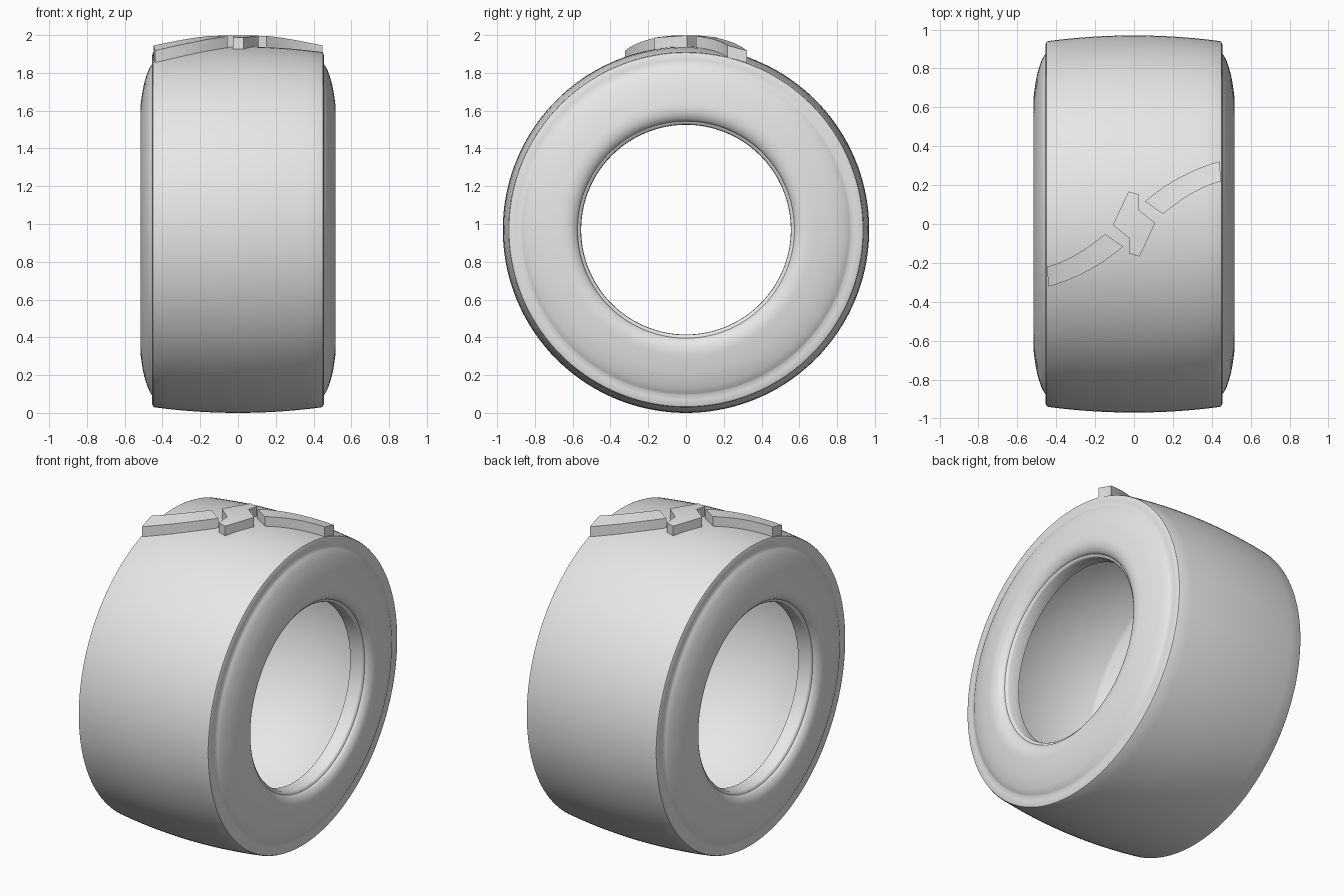
import bpy, bmesh, math
from mathutils import Vector
from mathutils.geometry import interpolate_bezier

if "Cube" in bpy.data.objects:
    bpy.data.objects.remove(bpy.data.objects["Cube"])

AXIS_Z = 0.97      # height of the wheel axis
SEGMENTS = 144
LUG_HEIGHT = 0.06

rubber = bpy.data.materials.new("grey_rubber")
rubber.diffuse_color = (0.8, 0.8, 0.8, 1)
rubber.use_nodes = True
rubber.node_tree.nodes["Principled BSDF"].inputs["Base Color"].default_value = rubber.diffuse_color


def tread_radius(x):
    """Slightly crowned tread."""
    return 0.97 - 0.15 * x * x


def finish(bm, name, angle):
    bmesh.ops.recalc_face_normals(bm, faces=bm.faces)
    mesh = bpy.data.meshes.new(name)
    bm.to_mesh(mesh)
    bm.free()
    mesh.materials.append(rubber)
    obj = bpy.data.objects.new(name, mesh)
    bpy.context.collection.objects.link(obj)
    bpy.ops.object.select_all(action='DESELECT')
    obj.select_set(True)
    bpy.context.view_layer.objects.active = obj
    bpy.ops.object.shade_smooth_by_angle(angle=math.radians(angle))
    return obj


def smooth_run(points, steps=3):
    """Catmull-Rom curve through (x, radius) points."""
    pts = [Vector(p) for p in points]
    out = []
    for i in range(len(pts) - 1):
        a, b = pts[i], pts[i + 1]
        before, after = pts[max(i - 1, 0)], pts[min(i + 2, len(pts) - 1)]
        seg = interpolate_bezier(a, a + (b - before) / 6, b - (after - a) / 6, b, steps + 1)
        out += [(v.x, v.y) for v in seg[:-1]]
    return out + [tuple(pts[-1])]


# tyre carcass: half of the closed section, from tread centre to inner barrel centre
tread = [(0.44 * i / 6, tread_radius(0.44 * i / 6)) for i in range(7)]
shoulder = [(0.449, 0.937), (0.454, 0.925), (0.455, 0.90)]
sidewall = smooth_run([(0.456, 0.875), (0.476, 0.84), (0.498, 0.77), (0.512, 0.69),
                       (0.516, 0.645), (0.509, 0.608), (0.492, 0.582), (0.478, 0.574)])
bead = [(0.474, 0.562), (0.465, 0.556), (0.39, 0.555)]
cavity = smooth_run([(0.39, 0.59), (0.455, 0.65), (0.465, 0.74), (0.445, 0.83), (0.39, 0.89)])
half = tread + shoulder + sidewall + bead + cavity + [(0, 0.91)]
section = half + [(-x, r) for x, r in reversed(half[1:-1])]

bm = bmesh.new()
rings = []
for s in range(SEGMENTS):
    a = 2 * math.pi * s / SEGMENTS
    rings.append([bm.verts.new((x, r * math.sin(a), AXIS_Z + r * math.cos(a))) for x, r in section])
n = len(section)
for s in range(SEGMENTS):
    p, q = rings[s], rings[(s + 1) % SEGMENTS]
    for i in range(n):
        j = (i + 1) % n
        bm.faces.new((p[i], p[j], q[j], q[i]))
finish(bm, "tyre_carcass", 40)


def on_tread(x, y, lift):
    """Point above the tread surface for a plan position."""
    r = tread_radius(x) + lift
    return (x, y, AXIS_Z + math.sqrt(r * r - y * y))


def add_lug(name, outline, strip=False):
    """Raised tread block from a plan outline, following the tread curvature."""
    bm = bmesh.new()
    top = [bm.verts.new(on_tread(x, y, LUG_HEIGHT)) for x, y in outline]
    low = [bm.verts.new(on_tread(x, y, -0.02)) for x, y in outline]
    n = len(outline)
    for i in range(n):
        j = (i + 1) % n
        bm.faces.new((top[i], top[j], low[j], low[i]))
    for loop in (top, low):
        if strip:   # quads between the two long curved edges
            for i in range(n // 2 - 1):
                bm.faces.new((loop[i], loop[i + 1], loop[n - 2 - i], loop[n - 1 - i]))
        else:
            bmesh.ops.triangulate(bm, faces=[bm.faces.new(loop)])
    finish(bm, name, 30)


def arc(a, mid, b, steps=10):
    """Quadratic arc passing through the middle point."""
    a, mid, b = Vector(a), Vector(mid), Vector(b)
    c = 2 * mid - (a + b) / 2
    return [tuple((1 - t) ** 2 * a + 2 * t * (1 - t) * c + t * t * b)
            for t in (i / steps for i in range(steps + 1))]


# curved side lugs, the second turned half a revolution about the vertical
curved = (arc((0.056, 0.115), (0.235, 0.24), (0.44, 0.322))
          + arc((0.447, 0.22), (0.30, 0.158), (0.15, 0.052)))
for side, sign in (("right", 1), ("left", -1)):
    add_lug(side + "_tread_lug", [(sign * x, sign * y) for x, y in curved], strip=True)

# zigzag centre lug
zig = [(-0.028, 0.167), (0.026, 0.152), (0.022, 0.075), (0.109, 0.005)]
add_lug("centre_tread_lug", zig + [(-x, -y) for x, y in zig])
